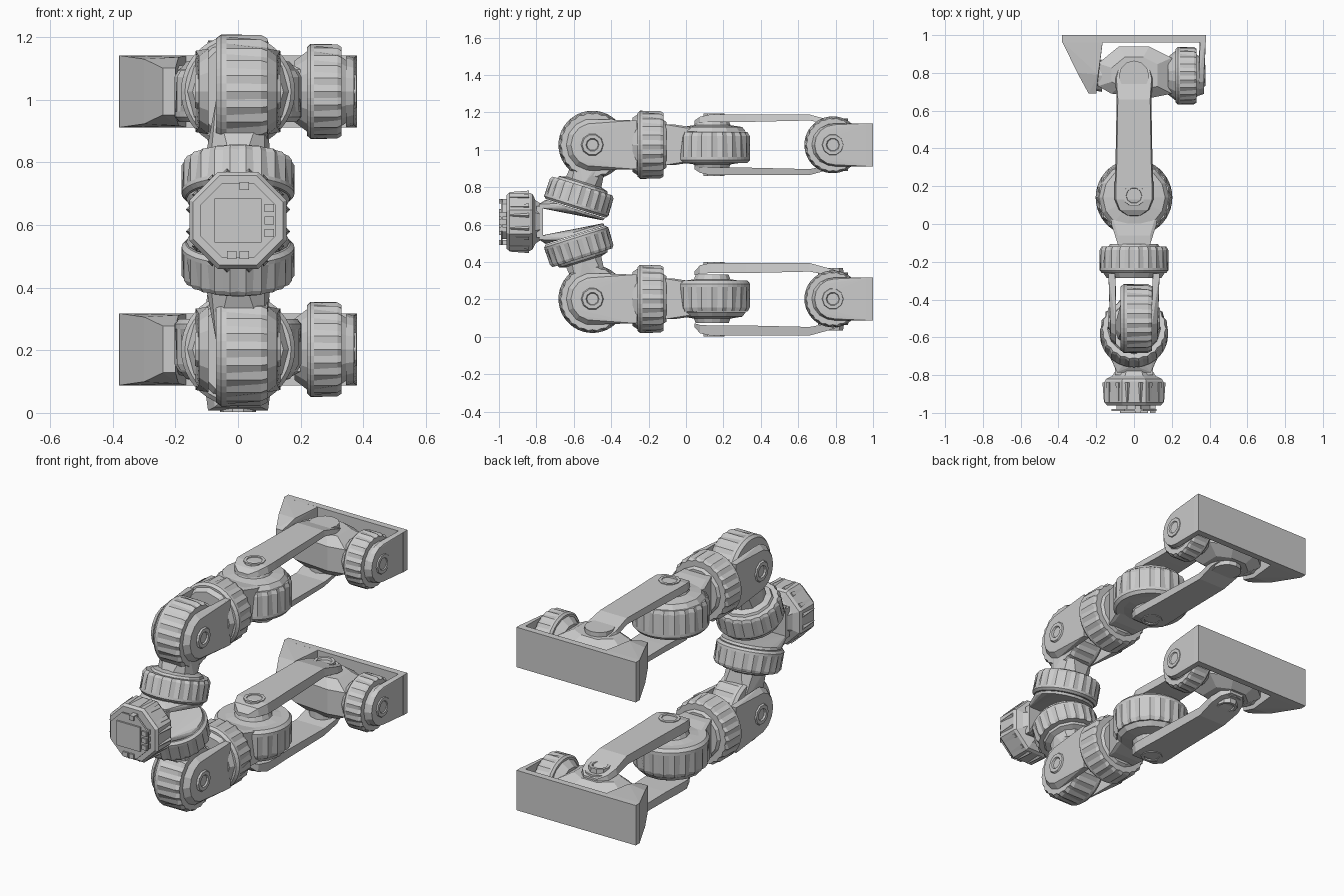
import bpy, bmesh, math
from mathutils import Vector

if "Cube" in bpy.data.objects:
    bpy.data.objects.remove(bpy.data.objects["Cube"])

MID = 0.615      # height of the symmetry plane between both arms
ZA = 1.027       # axis height of the upper arm


def emit(bm, name, mirror=False):
    bmesh.ops.recalc_face_normals(bm, faces=bm.faces)
    for tag in (("upper_", "lower_") if mirror else ("",)):
        if tag == "lower_":
            for v in bm.verts:
                v.co.z = 2 * MID - v.co.z
            bmesh.ops.reverse_faces(bm, faces=bm.faces)
        me = bpy.data.meshes.new(tag + name)
        bm.to_mesh(me)
        bpy.context.collection.objects.link(bpy.data.objects.new(tag + name, me))
    bm.free()


def loft(name, rings, mirror=False):
    """Skin a list of equal-length point rings and cap both ends."""
    bm = bmesh.new()
    vs = [[bm.verts.new(p) for p in r] for r in rings]
    n = len(vs[0])
    for a, b in zip(vs, vs[1:]):
        for i in range(n):
            j = (i + 1) % n
            bm.faces.new((a[i], a[j], b[j], b[i]))
    bm.faces.new(vs[0])
    bm.faces.new(vs[-1])
    emit(bm, name, mirror)


def hull(name, pts, mirror=False):
    bm = bmesh.new()
    for p in pts:
        bm.verts.new(p)
    r = bmesh.ops.convex_hull(bm, input=bm.verts)
    junk = [g for g in r["geom_interior"] if isinstance(g, bmesh.types.BMVert)]
    bmesh.ops.delete(bm, geom=junk, context='VERTS')
    emit(bm, name, mirror)


def circle(c, axis, r, n=16, alt=1.0, turn=0.0):
    q = Vector(axis).to_track_quat('Z', 'Y')
    out = []
    for i in range(n):
        a = math.tau * i / n + turn
        k = r * (alt if i % 2 else 1)
        out.append(Vector(c) + q @ Vector((k * math.cos(a), k * math.sin(a), 0)))
    return out


def lathe(name, c, axis, prof, n=16, mirror=False, turn=0.0):
    """prof: (distance along axis, radius[, radius factor of every other vertex])."""
    ax = Vector(axis).normalized()
    loft(name, [circle(Vector(c) + ax * p[0], axis, p[1], n, p[2] if len(p) > 2 else 1, turn)
                for p in prof], mirror)


def drum(name, c, axis, r, t, mirror=True):
    """Motor drum with triangular grip notches."""
    h = t / 2
    lathe(name, c, axis, [(-h, r * .78), (-h, r * .93), (-h * .8, r), (-h * .6, r),
                          (h * .75, r, .93), (h, r * .94, .96), (h, r * .75)], 44, mirror)


def box_pts(x0, x1, y0, y1, z0, z1):
    return [(x, y, z) for x in (x0, x1) for y in (y0, y1) for z in (z0, z1)]


def box(name, *b, mirror=False):
    hull(name, box_pts(*b), mirror)


# Central head: octagonal motor, front plate, square cover, tabs
T8 = math.pi / 8
lathe("head_motor", (0, -.89, MID), (0, -1, 0),
      [(-.115, .105), (-.085, .125), (-.07, .16), (-.055, .168), (.055, .168), (.07, .155), (.07, .13)],
      8, turn=T8)
for i in range(8):
    a = i * math.pi / 4
    for d in (-.035, .035):
        x = .151 * math.cos(a) - d * math.sin(a)
        z = MID + .151 * math.sin(a) + d * math.cos(a)
        lathe("head_rib", (x, -.89, z), (0, 1, 0), [(-.055, .008), (.05, .016)], 4)
lathe("head_front_plate", (0, -.98, MID), (0, -1, 0), [(-.025, .1), (0, .1), (0, .13), (.01, .13)], 8, turn=T8)
box("head_cover", -.075, .075, -1.0, -.985, MID - .07, MID + .07)
for x, z in ((.1, 0), (.1, .04), (.1, -.04), (.02, .11), (-.02, -.11), (.02, -.11)):
    box("head_tab", x - .015, x + .015, -1.0, -.96, MID + z - .013, MID + z + .013)

# Hip base: block and two tilted plates forming a V
box("hip_block", -.1, .1, -.8, -.765, .53, .70)
tilt = Vector((0, .30, .954)).normalized()
hip = Vector((0, -.572, .747))
low = hip - tilt * .066
hull("hip_plate", circle(low, tilt, .165, 20) + circle(low - tilt * .014, tilt, .16, 20) +
     [(x, -.785, z) for x in (-.09, .09) for z in (.69, .71)], True)

# Hip drum and its neck up to the shoulder
drum("hip_drum", hip, tilt, .18, .125)
lathe("hip_cap", hip + tilt * .055, tilt, [(0, .145), (.02, .135), (.03, .1)], 12, True)
hull("shoulder_neck", circle(hip + tilt * .07, tilt, .105, 10) +
     box_pts(-.07, .085, -.58, -.42, .96, 1.0), True)

# Shoulder drum (axis x) held by a fork
sh = (.012, -.5, ZA)
drum("shoulder_drum", sh, (1, 0, 0), .182, .165)
for s, side in ((-1, "left"), (1, "right")):
    pts = circle((s * .095, -.5, ZA), (1, 0, 0), .14, 14) + circle((s * .125, -.5, ZA), (1, 0, 0), .115, 14)
    pts += box_pts(s * .1, s * .135, -.275, -.262, ZA - .13, ZA + .13)
    hull("shoulder_fork_" + side, pts, True)
    lathe("shoulder_bolt_" + side, (s * .12, -.5, ZA), (s, 0, 0), [(0, .065), (.017, .055), (.017, .035), (.008, .03)], 10, True)
lathe("fork_base", (0, -.285, ZA), (0, 1, 0), [(0, .145), (.03, .165), (.04, .165)], 12, True)

# Upper arm drum (axis y) and knuckle to the elbow
drum("arm_drum", (0, -.19, ZA), (0, 1, 0), .182, .14)
lathe("arm_cap", (0, -.125, ZA), (0, 1, 0), [(0, .14), (.02, .125)], 14, True)
hull("arm_knuckle", box_pts(-.085, .085, -.11, -.06, ZA - .108, ZA + .108) +
     box_pts(-.12, .12, 0, .06, ZA - .09, ZA + .09), True)

# Elbow drum (axis z) with conical hubs under the link plates
drum("elbow_drum", (0, .14, ZA - .015), (0, 0, 1), .203, .165)
for s, side in ((-1, "inner"), (1, "outer")):
    lathe("elbow_hub_" + side, (0, .14, ZA), (0, 0, s),
          [(.07, .185), (.095, .165), (.105, .1), (.13, .09)], 14, True)


# Link plates: bent bars above and below each arm
def link(name, c, s, far, near):
    st = [(.045, .035, near - .012, near + .008), (.075, .08, near - .003, far - .012), (.13, .103, near, far),
          (.2, .103, near, far), (.32, .098, near, far), (.66, .092, near + .008, far),
          (.77, .1, near - .012, far - .03), (.83, .085, near - .025, far - .05), (.87, .045, near - .035, far - .065)]
    loft(name, [[(-w, y, c + s * a), (w, y, c + s * a), (w * .93, y, c + s * b), (-w * .93, y, c + s * b)]
                for y, w, a, b in st])
    for y, k in ((.15, 0), (.785, .03)):
        lathe(name + "_bolt", (0, y, c), (0, 0, s),
              [(far - .03 - k, .06), (far + .004 - k, .058), (far + .004 - k, .042), (far - .008 - k, .038)], 10)


for s, side in ((1, "top"), (-1, "bottom")):
    link("upper_link_" + side, ZA, s, .162, .122)
    link("lower_link_" + side, .201, s, .194, .14)

# Wrist body between the links
outline = [(-.19, .73), (-.12, .69), (.1, .67), (.2, .69), (.2, .88), (.08, .94), (-.08, .94), (-.19, .85)]
loft("wrist_body", [[(x * k, .79 + (y - .79) * k, ZA + h) for x, y in outline]
                    for h, k in ((-.115, .62), (-.07, 1), (.07, 1), (.115, .62))], True)
lathe("wrist_pivot", (0, .785, ZA), (0, 0, 1), [(-.14, .08), (.14, .08)], 12, True)
lathe("wrist_collar", (.18, .785, ZA), (1, 0, 0), [(0, .1), (.045, .135)], 14, True)
drum("wrist_drum", (.276, .785, ZA), (1, 0, 0), .152, .11)
lathe("wrist_hub", (.32, .785, ZA), (1, 0, 0), [(0, .12), (.03, .1)], 14, True)
lathe("left_pivot", (-.23, .785, ZA), (1, 0, 0), [(0, .075), (.06, .085)], 12, True)

# End bracket: back plate, right ear, left wedge
H = .115
box("end_plate", -.38, .38, .962, 1.0, ZA - H, ZA + H, mirror=True)
hull("end_ear", circle((.345, .795, ZA), (1, 0, 0), H, 16) + circle((.37, .795, ZA), (1, 0, 0), H * .93, 16) +
     box_pts(.35, .38, .98, .995, ZA - H, ZA + H), True)
lathe("ear_bolt", (.365, .785, ZA), (1, 0, 0), [(0, .06), (.014, .055), (.014, .036), (.006, .03)], 10, True)
hull("end_wedge", [(x, y, ZA + z * k) for z in (-H, H) for x, y, k in
                   ((-.38, .995, 1), (-.38, .965, 1), (-.24, .69, .65), (-.2, .69, .65),
                    (-.3, .8, .9), (-.19, .79, .95), (-.165, .97, 1))], True)
